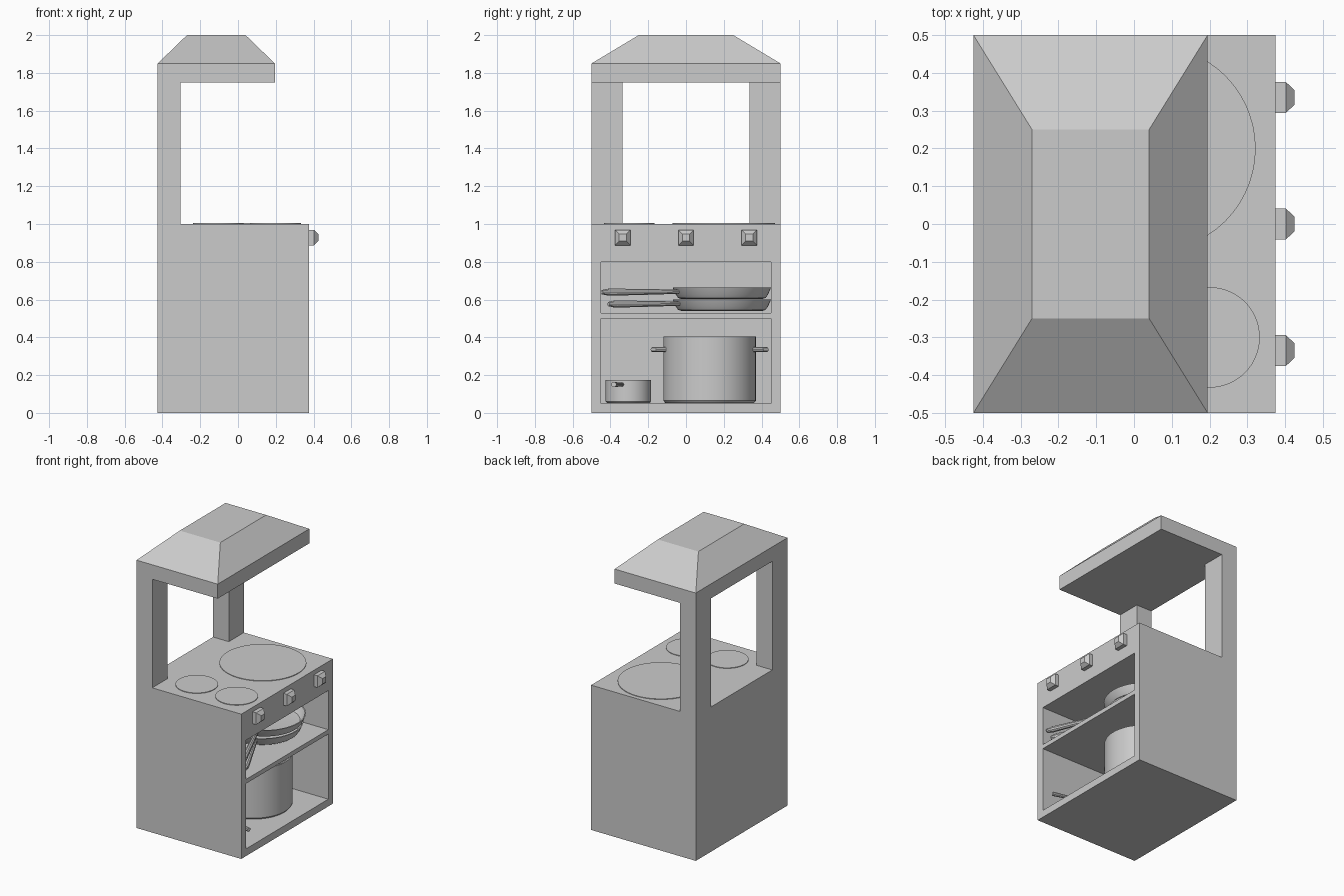
import bpy, bmesh, math
from mathutils import Vector

if "Cube" in bpy.data.objects:
    bpy.data.objects.remove(bpy.data.objects["Cube"])

grey = bpy.data.materials.new("light_grey")
grey.diffuse_color = (0.6, 0.6, 0.6, 1)
grey.use_nodes = True
grey.node_tree.nodes["Principled BSDF"].inputs["Base Color"].default_value = grey.diffuse_color


def finish(name, bm):
    bmesh.ops.recalc_face_normals(bm, faces=bm.faces[:])
    me = bpy.data.meshes.new(name)
    bm.to_mesh(me)
    bm.free()
    me.materials.append(grey)
    ob = bpy.data.objects.new(name, me)
    bpy.context.collection.objects.link(ob)
    return ob


def activate(ob):
    bpy.ops.object.select_all(action='DESELECT')
    ob.select_set(True)
    bpy.context.view_layer.objects.active = ob


def smooth(ob):
    activate(ob)
    bpy.ops.object.shade_smooth_by_angle(angle=math.radians(35))


def loft(name, loops):
    """Solid skinned through loops of equal length, capped at both ends."""
    bm = bmesh.new()
    rings = [[bm.verts.new(p) for p in loop] for loop in loops]
    n = len(rings[0])
    for a, b in zip(rings, rings[1:]):
        for i in range(n):
            bm.faces.new((a[i], a[(i + 1) % n], b[(i + 1) % n], b[i]))
    bm.faces.new(rings[0])
    bm.faces.new(rings[-1])
    return finish(name, bm)


def rect_z(x0, x1, y, z):
    return [(x0, -y, z), (x1, -y, z), (x1, y, z), (x0, y, z)]


def box(name, x0, x1, y0, y1, z0, z1):
    c = (y0 + y1) / 2
    h = (y1 - y0) / 2
    ob = loft(name, [rect_z(x0, x1, h, z0), rect_z(x0, x1, h, z1)])
    for v in ob.data.vertices:
        v.co.y += c
    return ob


def lathe(name, profile, x, y, z, n=56):
    """Revolved vessel; the two profile ends close with discs."""
    loops = [[(x + r * math.cos(2 * math.pi * i / n),
               y + r * math.sin(2 * math.pi * i / n), z + h)
              for i in range(n)] for r, h in profile]
    ob = loft(name, loops)
    smooth(ob)
    return ob


def tube(name, pts, radius, taper=None, flat=1.0):
    """Round bar following points, optionally tapered and flattened."""
    cu = bpy.data.curves.new(name, 'CURVE')
    cu.dimensions = '3D'
    cu.bevel_depth = radius
    cu.bevel_resolution = 3
    cu.use_fill_caps = True
    sp = cu.splines.new('POLY')
    sp.points.add(len(pts) - 1)
    for i, p in enumerate(pts):
        sp.points[i].co = (*p, 1)
        sp.points[i].radius = taper[i] if taper else 1
    cu.materials.append(grey)
    ob = bpy.data.objects.new(name, cu)
    bpy.context.collection.objects.link(ob)
    activate(ob)
    bpy.ops.object.convert(target='MESH')
    smooth(bpy.context.object)


# Cabinet with two open compartments on the +x side
body = box("cabinet", -0.425, 0.375, -0.5, 0.5, 0, 1)
for z0, z1 in ((0.05, 0.50), (0.53, 0.80)):
    cut = box("compartment_cutter", -0.375, 0.5, -0.45, 0.45, z0, z1)
    cut.hide_render = True
    mod = body.modifiers.new("compartment", 'BOOLEAN')
    mod.operation = 'DIFFERENCE'
    mod.solver = 'EXACT'
    mod.object = cut
    activate(body)
    bpy.ops.object.modifier_apply(modifier=mod.name)
    bpy.data.objects.remove(cut)

# Rear posts and extractor hood
box("post_left", -0.425, -0.305, -0.5, -0.335, 1, 1.75)
box("post_right", -0.425, -0.305, 0.335, 0.5, 1, 1.75)
loft("hood", [rect_z(-0.425, 0.195, 0.5, 1.75),
              rect_z(-0.425, 0.195, 0.5, 1.85),
              rect_z(-0.27, 0.04, 0.25, 2.0)])

# Control knobs
for i, y in enumerate((-0.335, 0, 0.335)):
    loft("knob_%d" % (i + 1), [
        [(x, y + sy * h, 0.928 + sz * h)
         for sy, sz in ((-1, -1), (1, -1), (1, 1), (-1, 1))]
        for x, h in ((0.37, 0.041), (0.402, 0.041), (0.425, 0.019))])

# Burner plates
for i, (x, y, r) in enumerate(((0.05, 0.2, 0.272), (-0.105, -0.3, 0.133),
                               (0.2, -0.3, 0.133))):
    lathe("burner_%d" % (i + 1), [(r, -0.002), (r, 0.004)], x, y, 1.0)

# Stacked frying pans with long handles reaching the front
pan = [(0.215, 0), (0.232, 0.006), (0.245, 0.025), (0.26, 0.06),
       (0.252, 0.06), (0.236, 0.027), (0.222, 0.012), (0.2, 0.009)]
for name, x, z, tip in (("upper_pan", 0.07, 0.603, (0.345, -0.445)),
                        ("lower_pan", 0.05, 0.54, (0.34, -0.41))):
    lathe(name, pan, x, 0.19, z)
    c, t = Vector((x, 0.19, z + 0.04)), Vector((*tip, z + 0.036))
    d = (t - c).normalized()
    start = c + d * 0.25
    tube(name + "_handle", [start, start.lerp(t, 0.3), start.lerp(t, 0.9), t],
         0.02, (0.55, 0.75, 1.0, 0.6))

# Large stock pot with two loop handles
lathe("stock_pot", [(0.235, 0), (0.245, 0.012), (0.245, 0.352), (0.235, 0.352),
                    (0.235, 0.02), (0.225, 0.012)], 0.03, 0.125, 0.053)
for name, s in (("pot_handle_left", -1), ("pot_handle_right", 1)):
    pts = [(0.07, 0.225), (0.07, 0.28), (0.055, 0.3), (-0.055, 0.3),
           (-0.07, 0.28), (-0.07, 0.225)]
    tube(name, [(0.03 + a, 0.125 + s * b, 0.335) for a, b in pts], 0.014)

# Small saucepan with one straight handle
lathe("saucepan", [(0.113, 0), (0.12, 0.008), (0.12, 0.122), (0.113, 0.122),
                   (0.113, 0.015), (0.105, 0.01)], 0.07, -0.305, 0.053)
tube("saucepan_handle", [(0.18, -0.337, 0.15), (0.3, -0.368, 0.15),
                         (0.35, -0.382, 0.15)], 0.014, (0.7, 0.9, 1.0))
